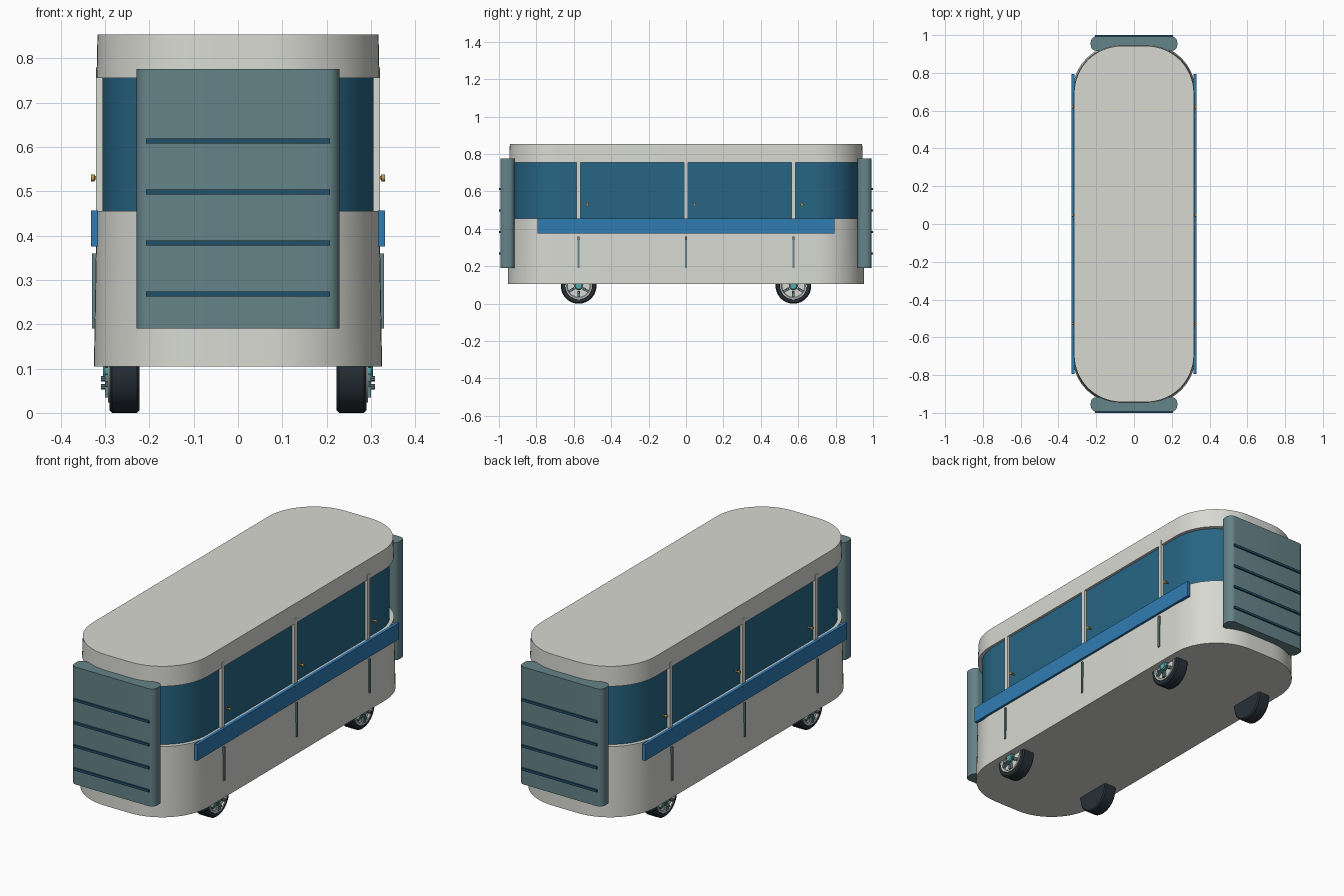
import bpy, bmesh, math
from mathutils import Matrix

if "Cube" in bpy.data.objects:
    bpy.data.objects.remove(bpy.data.objects["Cube"])

def mat(name, rgb):
    m = bpy.data.materials.new(name)
    m.diffuse_color = (*rgb, 1)
    m.use_nodes = True
    m.node_tree.nodes["Principled BSDF"].inputs["Base Color"].default_value = m.diffuse_color
    return m

SHELL = mat("shell", (0.68, 0.69, 0.64))
GLASS = mat("window_blue", (0.02, 0.13, 0.23))
RAIL = mat("rail_blue", (0.03, 0.2, 0.45))
TEAL = mat("panel_teal", (0.13, 0.23, 0.25))
SLAT = mat("slat_dark", (0.015, 0.08, 0.14))
TYRE = mat("tyre", (0.02, 0.03, 0.04))
HUB = mat("hub_teal", (0.1, 0.4, 0.4))
BRASS = mat("brass", (0.5, 0.32, 0.08))

def finish(name, bm, m, smooth=True):
    bmesh.ops.recalc_face_normals(bm, faces=bm.faces)
    me = bpy.data.meshes.new(name)
    bm.to_mesh(me)
    bm.free()
    ob = bpy.data.objects.new(name, me)
    bpy.context.collection.objects.link(ob)
    me.materials.append(m)
    if smooth:
        bpy.ops.object.select_all(action='DESELECT')
        ob.select_set(True)
        bpy.context.view_layer.objects.active = ob
        bpy.ops.object.shade_smooth_by_angle(angle=math.radians(35))
    return ob

def outline(hx, hy, r, n=16):
    """Rounded rectangle in plan."""
    pts = []
    for k, (sx, sy) in enumerate([(1, 1), (-1, 1), (-1, -1), (1, -1)]):
        for i in range(n + 1):
            a = math.pi / 2 * (k + i / n)
            pts.append((sx * (hx - r) + r * math.cos(a), sy * (hy - r) + r * math.sin(a)))
    return pts

def prism(name, levels, m, cy=0, n=16):
    """Stack of rounded rectangles: (z, half x, half y, radius)."""
    bm = bmesh.new()
    rings = [[bm.verts.new((x, y + cy, z)) for x, y in outline(hx, hy, r, n)]
             for z, hx, hy, r in levels]
    for a, b in zip(rings, rings[1:]):
        for i in range(len(a)):
            j = (i + 1) % len(a)
            bm.faces.new((a[i], a[j], b[j], b[i]))
    bm.faces.new(rings[0])
    bm.faces.new(rings[-1])
    return finish(name, bm, m)

def box(name, x, y, z, m):
    bm = bmesh.new()
    c = [(a + b) / 2 for a, b in (x, y, z)]
    s = [abs(b - a) for a, b in (x, y, z)]
    bmesh.ops.create_cube(bm, size=1, matrix=Matrix.Translation(c) @ Matrix.Diagonal((*s, 1)))
    return finish(name, bm, m, False)

def lathe(name, profile, y, z, m, n=48, side=1):
    """Spin a closed (x, radius) profile about the axle."""
    bm = bmesh.new()
    rings = [[bm.verts.new((side * x, y + r * math.cos(2 * math.pi * i / n),
                            z + r * math.sin(2 * math.pi * i / n))) for i in range(n)]
             for x, r in profile]
    for a, b in zip(rings, rings[1:]):
        for i in range(n):
            j = (i + 1) % n
            bm.faces.new((a[i], a[j], b[j], b[i]))
    bm.faces.new(rings[0])
    bm.faces.new(rings[-1])
    return finish(name, bm, m)

# Body shell, window band and roof
prism("lower_body", [(0.105, 0.325, 0.953, 0.255), (0.455, 0.319, 0.946, 0.25)], SHELL)
prism("window_band", [(0.45, 0.306, 0.923, 0.24), (0.76, 0.306, 0.923, 0.24)], GLASS)
prism("roof", [(0.755, 0.319, 0.945, 0.25), (0.853, 0.317, 0.942, 0.25)], SHELL)

# Ribbed end panels
for s, end in ((-1, "front"), (1, "back")):
    prism(end + "_panel", [(0.19, 0.229, 0.038, 0.03), (0.776, 0.229, 0.038, 0.03)],
          TEAL, cy=s * 0.955, n=8)
    for i in range(4):
        z = 0.268 + 0.115 * i
        box(end + "_slat", (-0.207, 0.207), (s * 0.985, s * 1.0), (z - 0.006, z + 0.006), SLAT)

for s, side in ((-1, "left"), (1, "right")):
    # Side rails, window posts, handles and lower trim strips
    box(side + "_rail", (s * 0.316, s * 0.332), (-0.795, 0.795), (0.375, 0.456), RAIL)
    for y in (-0.574, 0, 0.574):
        box(side + "_post", (s * 0.30, s * 0.3205), (y - 0.011, y + 0.011), (0.45, 0.78), SHELL)
        box(side + "_trim", (s * 0.316, s * 0.329), (y - 0.005, y + 0.005), (0.19, 0.36), TEAL)
        lathe(side + "_handle", [(0.304, 0.004), (0.322, 0.004), (0.324, 0.008), (0.331, 0.008)],
              y + 0.046, 0.53, BRASS, 12, s)
    # Wheels
    for y in (-0.574, 0.574):
        zc = 0.095
        lathe("tyre", [(0.222, 0.089), (0.228, 0.095), (0.284, 0.095), (0.29, 0.089),
                       (0.29, 0.074), (0.28, 0.07)], y, zc, TYRE, 48, s)
        lathe("rim", [(0.27, 0.072), (0.293, 0.072), (0.293, 0.064), (0.286, 0.06)],
              y, zc, SHELL, 48, s)
        lathe("hub", [(0.28, 0.022), (0.3, 0.022), (0.304, 0.017)], y, zc, HUB, 24, s)
        # Dark slots and studs around the rim
        bm = bmesh.new()
        for i in range(6):
            rot = Matrix.Translation((s * 0.291, y, zc)) @ Matrix.Rotation(
                math.pi / 6 + i * math.pi / 3, 4, 'X')
            bmesh.ops.create_cube(bm, size=1, matrix=rot @ Matrix.Translation((0, 0.043, 0))
                                  @ Matrix.Diagonal((0.018, 0.034, 0.014, 1)))
        finish("wheel_slots", bm, TEAL, False)
        for i in range(6):
            a = i * math.pi / 3 + math.pi / 6
            lathe("wheel_stud", [(0.29, 0.006), (0.309, 0.006)], y + 0.036 * math.cos(a),
                  zc + 0.036 * math.sin(a), TEAL, 10, s)
